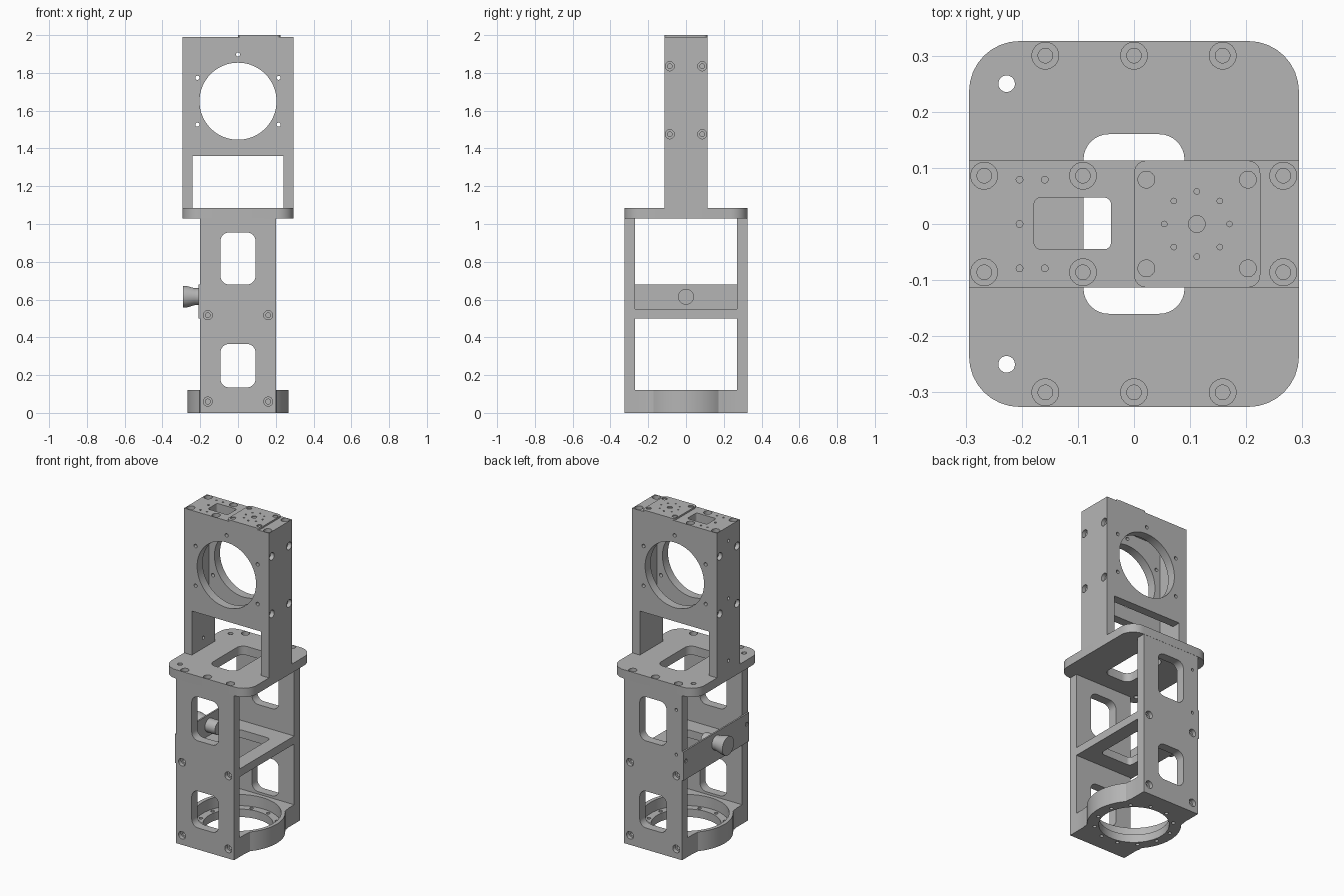
import bpy, bmesh
from math import cos, sin, pi, radians, tau
from mathutils import Vector

old = bpy.data.objects.get("Cube")
if old:
    bpy.data.objects.remove(old)

metal = bpy.data.materials.new("machined grey")
metal.use_nodes = True
GREY = (0.46, 0.46, 0.46, 1)
metal.diffuse_color = GREY
metal.node_tree.nodes["Principled BSDF"].inputs["Base Color"].default_value = GREY

AXES = {"x": (1, 2, 0), "y": (0, 2, 1), "z": (0, 1, 2)}


def prism(bm, outline, lo, hi, axis="z"):
    """Extrude a 2D outline between two heights along an axis."""
    rings = []
    for h in (lo, hi):
        ring = []
        for u, v in outline:
            co = [0, 0, 0]
            for i, value in zip(AXES[axis], (u, v, h)):
                co[i] = value
            ring.append(bm.verts.new(co))
        rings.append(ring)
    a, b = rings
    bm.faces.new(a)
    bm.faces.new(b)
    for i in range(len(a)):
        j = (i + 1) % len(a)
        bm.faces.new((a[i], a[j], b[j], b[i]))


def rect(u0, u1, v0, v1, r=0, steps=8):
    """Rectangle outline, with rounded corners when r is given."""
    if not r:
        return [(u0, v0), (u1, v0), (u1, v1), (u0, v1)]
    pts = []
    corners = [(u1 - r, v1 - r), (u0 + r, v1 - r), (u0 + r, v0 + r), (u1 - r, v0 + r)]
    for k, (cu, cv) in enumerate(corners):
        for s in range(steps + 1):
            t = (k + s / steps) * pi / 2
            pts.append((cu + r * cos(t), cv + r * sin(t)))
    return pts


def lathe(bm, pos, direction, profile, n=20):
    """Closed turned solid from (radius, height) pairs along a direction."""
    d = Vector(direction).normalized()
    side = d.orthogonal().normalized()
    up = d.cross(side)
    rings = []
    for r, h in profile:
        rings.append([bm.verts.new(Vector(pos) + d * h + r * (side * cos(tau * i / n) + up * sin(tau * i / n)))
                      for i in range(n)])
    bm.faces.new(rings[0])
    bm.faces.new(rings[-1])
    for a, b in zip(rings, rings[1:]):
        for i in range(n):
            j = (i + 1) % n
            bm.faces.new((a[i], a[j], b[j], b[i]))


def screw(bm, pos, direction):
    """Counterbored screw hole, blind."""
    lathe(bm, pos, direction, [(.024, .02), (.024, -.025), (.013, -.025), (.013, -.05)])


def hole(bm, pos, direction, r=.011, depth=.08):
    lathe(bm, pos, direction, [(r, .02), (r, -depth)], 14)


def to_object(name, bm):
    bmesh.ops.recalc_face_normals(bm, faces=bm.faces)
    mesh = bpy.data.meshes.new(name)
    bm.to_mesh(mesh)
    bm.free()
    mesh.materials.append(metal)
    ob = bpy.data.objects.new(name, mesh)
    bpy.context.collection.objects.link(ob)
    return ob


def part(name, body, cuts=None):
    """Build a body, subtract its cuts and shade it."""
    ob = to_object(name, body)
    if cuts:
        cutter = to_object(name + "_cutter", cuts)
        mod = ob.modifiers.new("cuts", "BOOLEAN")
        mod.operation, mod.object, mod.solver = "DIFFERENCE", cutter, "EXACT"
        mod.use_self = True
        deps = bpy.context.evaluated_depsgraph_get()
        result = bpy.data.meshes.new_from_object(ob.evaluated_get(deps))
        ob.modifiers.clear()
        ob.data = result
        bpy.data.objects.remove(cutter)
    bpy.ops.object.select_all(action="DESELECT")
    ob.select_set(True)
    bpy.context.view_layer.objects.active = ob
    bpy.ops.object.shade_smooth_by_angle(angle=radians(30))
    return ob


def new(outline=None, lo=0, hi=0, axis="z"):
    bm = bmesh.new()
    if outline:
        prism(bm, outline, lo, hi, axis)
    return bm


# Base block with round bulges and a stepped ring bore
half = [(.2, -.27), (.2, -.215), (.203, -.2)]
half += [(.268 * cos(radians(a)), .268 * sin(radians(a))) for a in range(-40, 41, 4)]
half += [(.203, .2), (.2, .215), (.2, .27)]
cuts = new()
lathe(cuts, (0, 0, 0), (0, 0, 1), [(.2, -.02), (.2, .05), (.245, .05), (.245, .15)], 64)
for k in range(12):
    a = tau * (k + .5) / 12
    hole(cuts, (.224 * cos(a), .224 * sin(a), 0), (0, 0, -1), .011)
part("base_ring", new(half + [(-u, -v) for u, v in half], 0, .12), cuts)

# Front and back lower walls with two windows each
for name, s in (("front_wall", -1), ("back_wall", 1)):
    cuts = new()
    for z0, z1 in ((.135, .365), (.68, .955)):
        prism(cuts, rect(-.093, .093, z0, z1, .045), s * .25, s * .35, "y")
    for x in (-.16, .16):
        for z in (.06, .517):
            screw(cuts, (x, s * .325, z), (0, s, 0))
    if s > 0:
        for z in (.65, .93):
            hole(cuts, (-.16, .325, z), (0, 1, 0), .009, .03)
    part(name, new(rect(-.2, .2, 0, 1.03), s * .27, s * .325, "y"), cuts)

# Middle shelf with opening
part("middle_shelf", new(rect(-.2, .2, -.27, .27), .5, .55),
     new(rect(-.11, .11, -.165, .165, .025), .45, .6))

# Side strap with knob and inner boss
cuts = new()
for y in (-.3, .3):
    hole(cuts, (-.21, y, .615), (-1, 0, 0), .012, .006)
part("side_strap", new(rect(-.325, .325, .5, .68), -.21, -.2, "x"), cuts)
knob = new()
lathe(knob, (-.21, 0, .615), (-1, 0, 0), [(.045, 0), (.045, .02), (.058, .065), (.058, .082)], 32)
part("knob", knob)
boss = new()
lathe(boss, (-.2, 0, .615), (1, 0, 0), [(.042, 0), (.042, .07)], 32)
part("knob_boss", boss)

# Middle flange
cuts = new(rect(-.09, .09, -.16, .16, .045), 1, 1.12)
for s in (-1, 1):
    hole(cuts, (-.227, s * .25, 1.085), (0, 0, 1), .015)
    for x in (-.158, 0, .158):
        screw(cuts, (x, s * .3, 1.085), (0, 0, 1))
part("middle_flange", new(rect(-.294, .294, -.326, .326, .09), 1.03, 1.085), cuts)

# Upper side plates
for name, s in (("left_upper_side", 1), ("right_upper_side", -1)):
    cuts = new()
    for y in (-.086, .086):
        for z in (1.475, 1.835):
            screw(cuts, (s * .294, y, z), (s, 0, 0))
    if s < 0:
        for z in (1.15, 1.54, 1.9):
            hole(cuts, (-.294, 0, z), (-1, 0, 0), .01)
    part(name, new(rect(-.113, .113, 1.085, 1.935), s * .24, s * .294, "x"), cuts)

# Upper front and back plates with the large bore and its bolt circle
for name, s in (("upper_front_plate", -1), ("upper_back_plate", 1)):
    cuts = new()
    lathe(cuts, (0, s * .113, 1.65), (0, s, 0), [(.204, .02), (.204, -.08)], 64)
    for a in (-30, 30, 90, 150, 210):
        t = radians(a)
        hole(cuts, (.248 * cos(t), s * .113, 1.65 + .248 * sin(t)), (0, s, 0))
    part(name, new(rect(-.24, .24, 1.36, 1.935), s * .058, s * .113, "y"), cuts)

# Top plate with slot, screws and small tapped holes
cuts = new(rect(-.178, -.041, -.045, .047, .012), 1.9, 2.05)
for y in (-.086, .086):
    for x in (-.267, -.091, .266):
        screw(cuts, (x, y, 1.99), (0, 0, 1))
for x, y in ((-.204, -.079), (-.204, 0), (-.204, .079), (-.159, -.079), (-.159, .079)):
    hole(cuts, (x, y, 1.99), (0, 0, 1), .006, .03)
part("top_plate", new(rect(-.294, .294, -.113, .113), 1.935, 1.99), cuts)

# Thin cover on the top, with centre hole and ring of small holes
cuts = new()
lathe(cuts, (.112, 0, 2), (0, 0, 1), [(.015, .02), (.015, -.007)], 24)
for k in range(8):
    a = tau * k / 8
    hole(cuts, (.112 + .058 * cos(a), .058 * sin(a), 2), (0, 0, 1), .005, .007)
for x in (.022, .203):
    for y in (-.079, .079):
        lathe(cuts, (x, y, 2), (0, 0, 1), [(.015, .02), (.015, -.007)])
part("top_cover", new(rect(0, .225, -.113, .113, .022), 1.99, 2), cuts)
